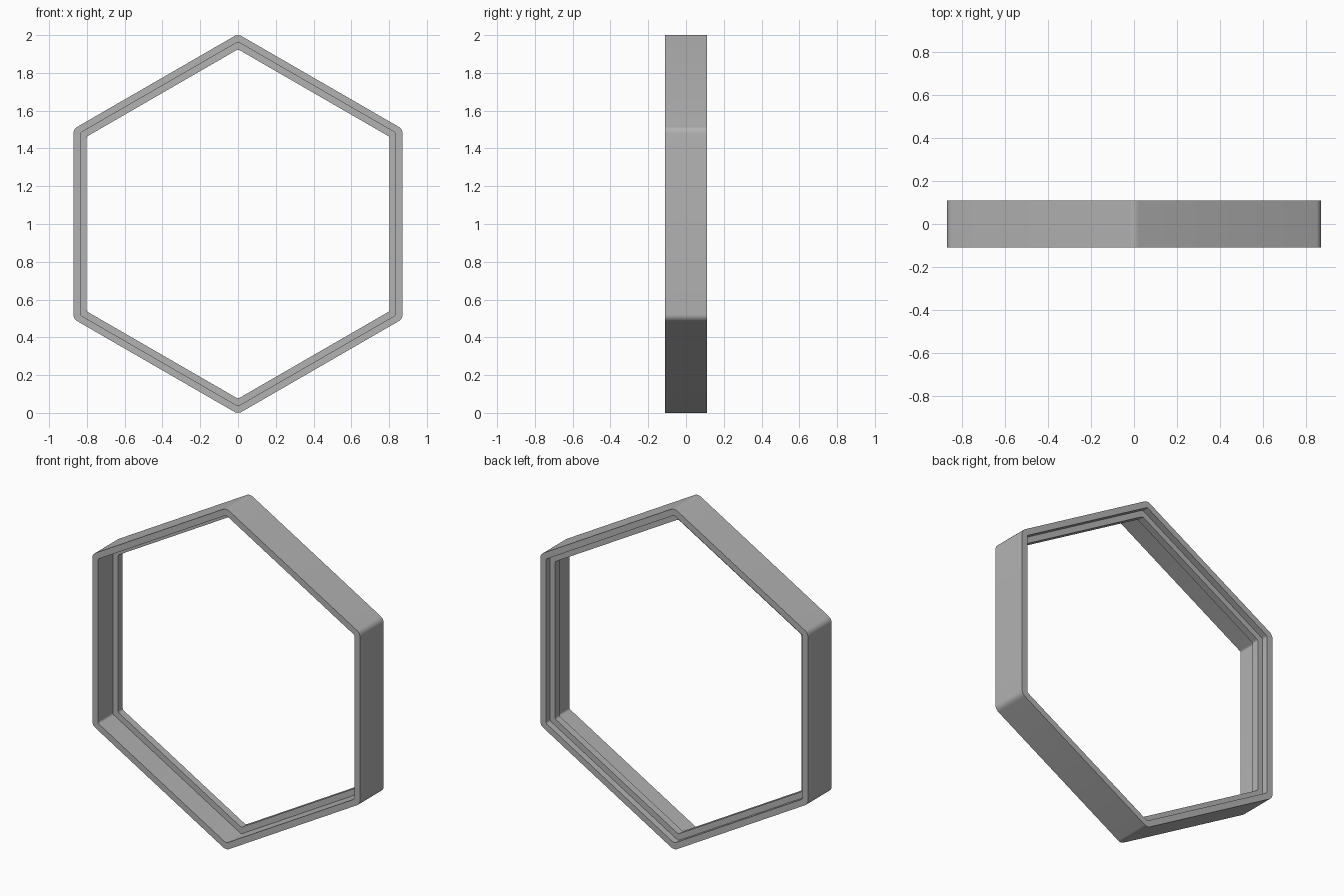
import bpy, bmesh, math

if "Cube" in bpy.data.objects:
    bpy.data.objects.remove(bpy.data.objects["Cube"])

SEG = 6  # segments per rounded corner

grey = bpy.data.materials.new("light grey")
grey.diffuse_color = (0.45, 0.45, 0.45, 1)
grey.use_nodes = True
grey.node_tree.nodes["Principled BSDF"].inputs["Base Color"].default_value = grey.diffuse_color

# Cross-section of the frame: (y, apothem, corner radius)
PROFILE = [
    (-0.11, 0.871, 0.04), (0.11, 0.871, 0.04),      # outer wall
    (0.11, 0.835, 0.015), (0.072, 0.835, 0.015),    # back rim and recess
    (0.072, 0.801, 0.015), (0.03, 0.801, 0.015),    # inner lip
    (0.03, 0.835, 0.015), (-0.11, 0.835, 0.015),    # deep front recess
]


def hex_ring(bm, y, apothem, r):
    """Rounded hexagon, point up, in the XZ plane centred on z = 1."""
    verts = []
    d = (apothem - r) / math.cos(math.radians(30))
    for k in range(6):
        c = math.radians(90 + 60 * k)
        for i in range(SEG + 1):
            a = c + math.radians(-30 + 60 * i / SEG)
            verts.append(bm.verts.new((d * math.cos(c) + r * math.cos(a), y,
                                       1 + d * math.sin(c) + r * math.sin(a))))
    return verts


# Hexagonal frame, lofted around its cross-section
bm = bmesh.new()
rings = [hex_ring(bm, *p) for p in PROFILE]
n = len(rings[0])
for j, a in enumerate(rings):
    b = rings[(j + 1) % len(rings)]
    for i in range(n):
        k = (i + 1) % n
        bm.faces.new((a[i], a[k], b[k], b[i]))
bmesh.ops.recalc_face_normals(bm, faces=bm.faces)
mesh = bpy.data.meshes.new("hexagonal_frame")
bm.to_mesh(mesh)
bm.free()
mesh.materials.append(grey)
frame = bpy.data.objects.new("hexagonal_frame", mesh)
bpy.context.collection.objects.link(frame)
bpy.context.view_layer.objects.active = frame
frame.select_set(True)
bpy.ops.object.shade_smooth_by_angle(angle=math.radians(30))
